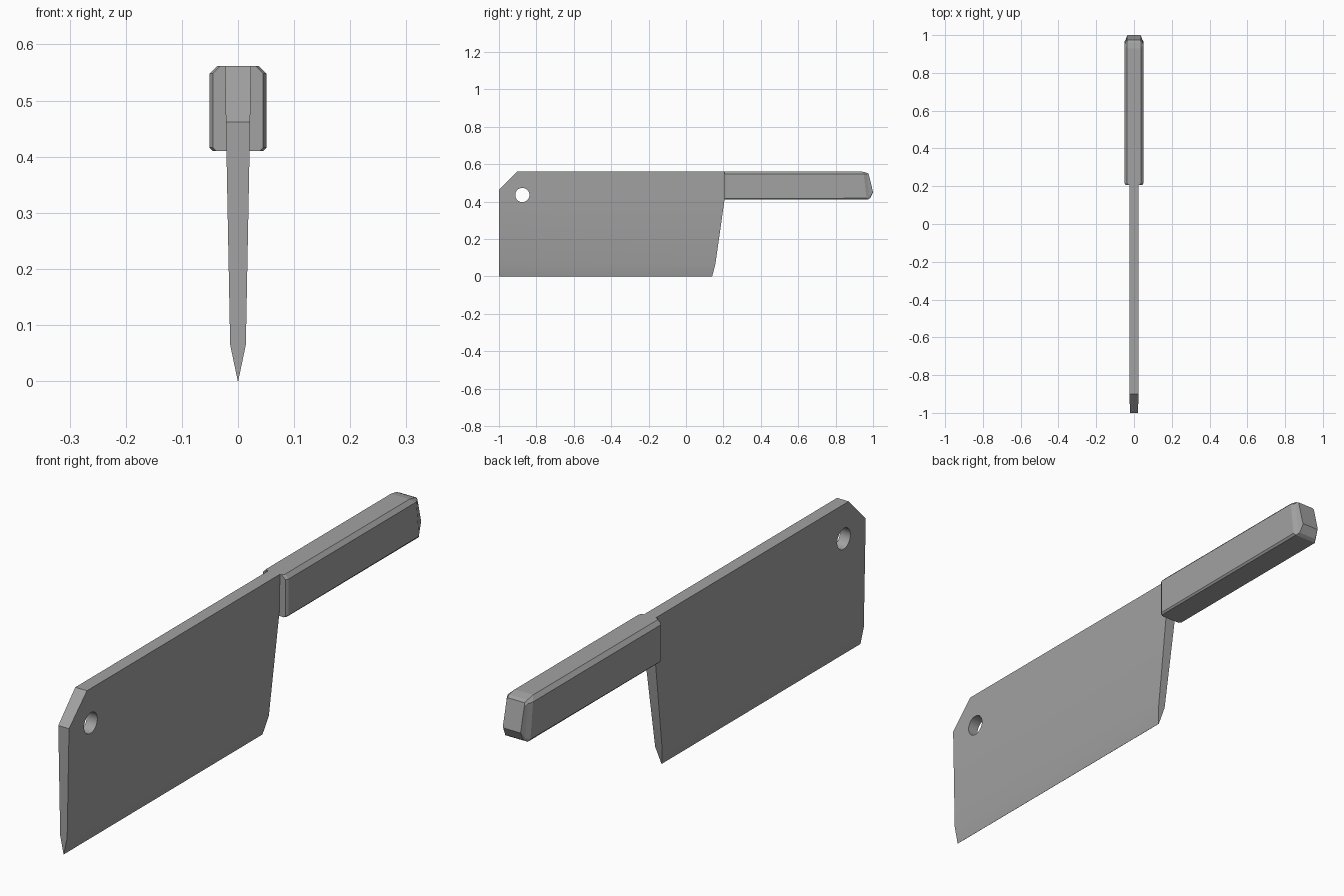
import bpy, bmesh, math

if "Cube" in bpy.data.objects:
    bpy.data.objects.remove(bpy.data.objects["Cube"])

steel = bpy.data.materials.new("grey")
steel.diffuse_color = (0.36, 0.36, 0.36, 1)
steel.use_nodes = True
steel.node_tree.nodes["Principled BSDF"].inputs["Base Color"].default_value = steel.diffuse_color


def loft(name, rings):
    """Skin a list of equal-length closed rings and cap both ends."""
    bm = bmesh.new()
    rows = [[bm.verts.new(p) for p in ring] for ring in rings]
    for a, b in zip(rows, rows[1:]):
        n = len(a)
        for i in range(n):
            j = (i + 1) % n
            bm.faces.new((a[i], a[j], b[j], b[i]))
    bm.faces.new(rows[0])
    bm.faces.new(rows[-1])
    bmesh.ops.remove_doubles(bm, verts=bm.verts, dist=1e-5)
    bmesh.ops.recalc_face_normals(bm, faces=bm.faces)
    mesh = bpy.data.meshes.new(name)
    bm.to_mesh(mesh)
    bm.free()
    mesh.materials.append(steel)
    obj = bpy.data.objects.new(name, mesh)
    bpy.context.collection.objects.link(obj)
    return obj


def activate(obj):
    bpy.ops.object.select_all(action='DESELECT')
    obj.select_set(True)
    bpy.context.view_layer.objects.active = obj


# Blade: (height, half thickness, front y, back y), tapering to the cutting edge
levels = [(0.0, 0.0004, -1.0, 0.14), (0.065, 0.014, -1.0, 0.157),
          (0.41, 0.0206, -1.0, 0.206), (0.462, 0.0216, -1.0, 0.21),
          (0.562, 0.0235, -0.9, 0.21)]
blade = loft("blade", [[(-w, f, z), (w, f, z), (w, b, z), (-w, b, z)]
                       for z, w, f, b in levels])

# Round hanging hole near the front of the blade
bpy.ops.mesh.primitive_cylinder_add(vertices=32, radius=0.038, depth=0.3,
                                    location=(0, -0.875, 0.435),
                                    rotation=(0, math.pi / 2, 0))
cutter = bpy.context.object
cutter.name = "hole_cutter"
cutter.hide_render = True
cutter.data.materials.append(steel)
activate(blade)
cut = blade.modifiers.new("hole", 'BOOLEAN')
cut.operation = 'DIFFERENCE'
cut.solver = 'EXACT'
cut.object = cutter
bpy.ops.object.modifier_apply(modifier="hole")
bpy.data.objects.remove(cutter)
bpy.ops.object.shade_smooth_by_angle(angle=math.radians(15))


# Handle: chamfered bar; each ring is half a section (x, y, z) mirrored across x
def mirrored(half):
    return half + [(-x, y, z) for x, y, z in reversed(half)]


def section(y, w):
    return mirrored([(w - 0.006, y, 0.41), (w, y, 0.416),
                     (w, y, 0.548), (w - 0.014, y, 0.562)])


handle = loft("handle", [
    section(0.207, 0.045),
    section(0.217, 0.051),
    mirrored([(0.045, 0.972, 0.41), (0.051, 0.965, 0.418),
              (0.051, 0.95, 0.548), (0.037, 0.93, 0.562)]),
    mirrored([(0.037, 0.984, 0.418), (0.042, 0.981, 0.425),
              (0.042, 0.968, 0.545), (0.037, 0.962, 0.556)]),
    mirrored([(0.034, 1.0, 0.45), (0.036, 0.999, 0.455),
              (0.036, 0.978, 0.542), (0.034, 0.975, 0.55)]),
])
